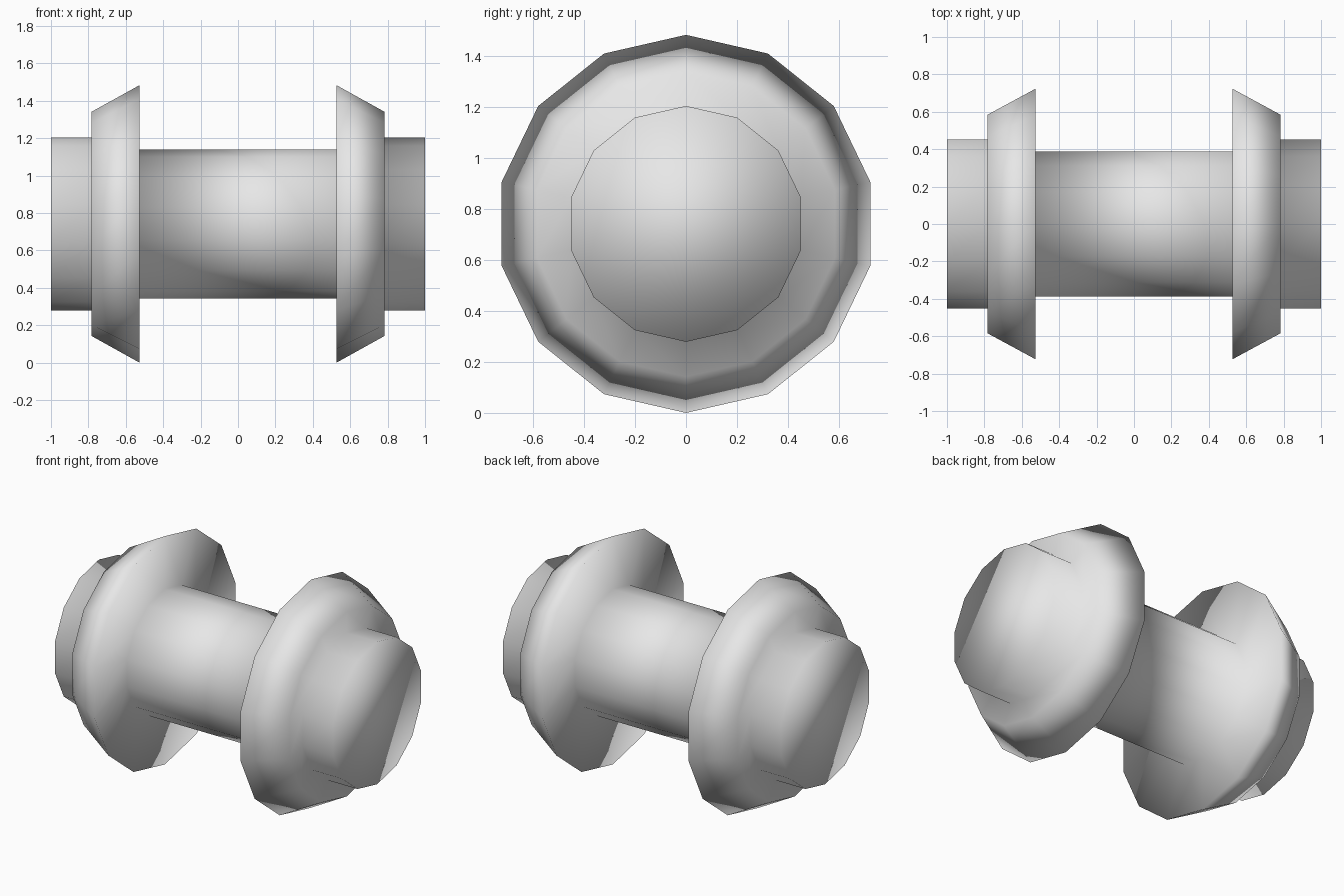
import bpy
import bmesh
import math

cube = bpy.data.objects.get("Cube")
if cube:
    bpy.data.objects.remove(cube, do_unlink=True)

SIDES = 14
CENTRE_Z = 0.742

# Half profile (x, radius), from the shaft outwards to the end cap
half = [(0.526, 0.398), (0.526, 0.742), (0.782, 0.60), (0.782, 0.463), (1.0, 0.463)]
profile = [(-x, r) for x, r in reversed(half)] + half

# Plain grey material
grey = bpy.data.materials.new("plain grey")
grey.use_nodes = True
colour = (0.8, 0.8, 0.8, 1.0)
grey.diffuse_color = colour
grey.node_tree.nodes["Principled BSDF"].inputs["Base Color"].default_value = colour

# Rings of the turned body, with one corner pointing straight up
bm = bmesh.new()
rings = []
for x, r in profile:
    angles = [2 * math.pi * i / SIDES for i in range(SIDES)]
    rings.append([bm.verts.new((x, r * math.sin(a), CENTRE_Z + r * math.cos(a)))
                  for a in angles])

# Side walls: end hubs, flanges and shaft
for a, b in zip(rings, rings[1:]):
    for i in range(SIDES):
        j = (i + 1) % SIDES
        bm.faces.new((a[i], a[j], b[j], b[i]))

# Flat end caps
bm.faces.new(rings[0])
bm.faces.new(rings[-1])
bmesh.ops.recalc_face_normals(bm, faces=bm.faces[:])

# Smooth shading flows over every edge, caps included
for f in bm.faces:
    f.smooth = True

mesh = bpy.data.meshes.new("flanged_spool")
bm.to_mesh(mesh)
bm.free()
mesh.materials.append(grey)
spool = bpy.data.objects.new("flanged_spool", mesh)
bpy.context.collection.objects.link(spool)
